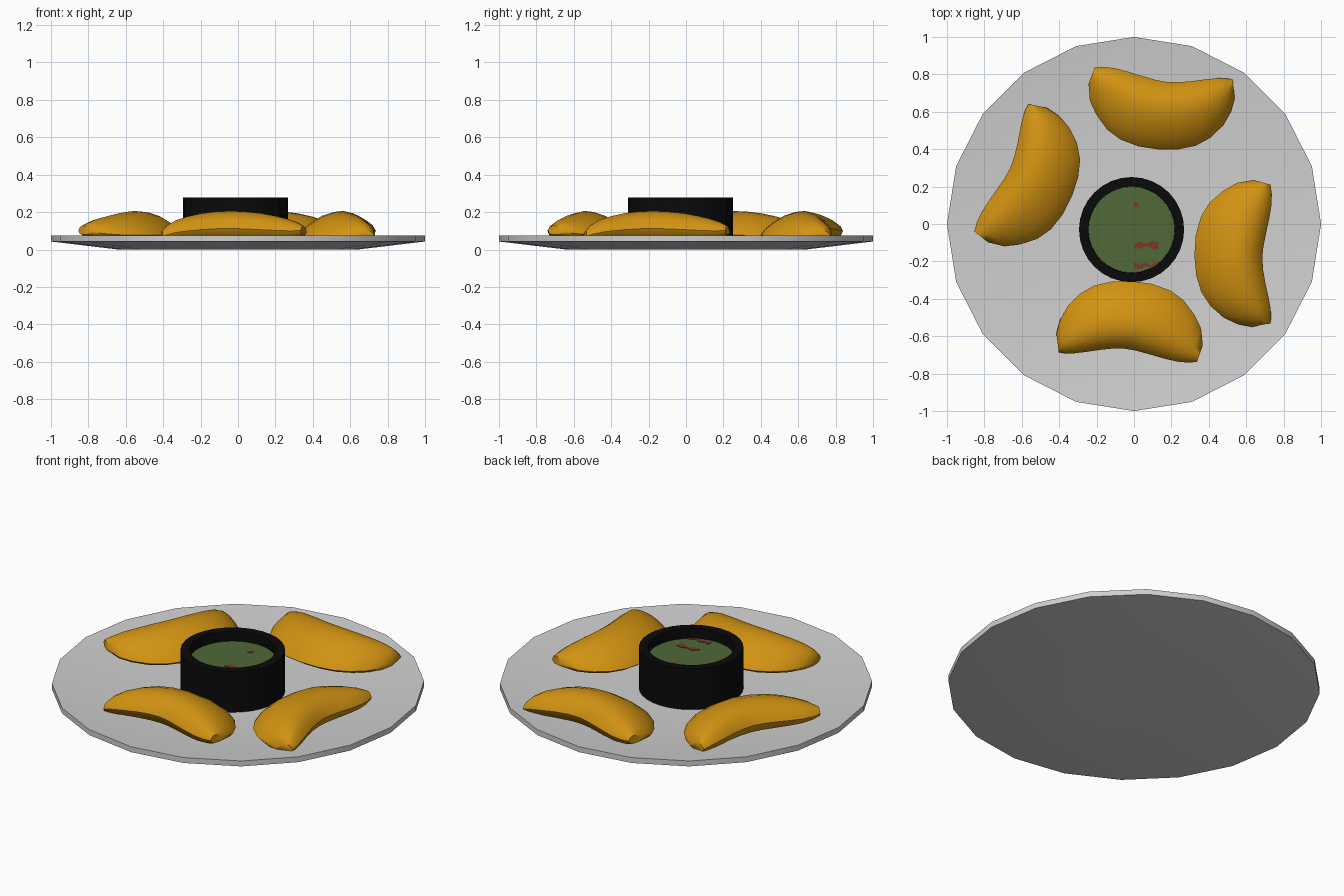
import bpy, bmesh, math

if "Cube" in bpy.data.objects:
    bpy.data.objects.remove(bpy.data.objects["Cube"])


def material(name, rgb):
    m = bpy.data.materials.new(name)
    m.diffuse_color = (*rgb, 1)
    m.use_nodes = True
    m.node_tree.nodes["Principled BSDF"].inputs["Base Color"].default_value = m.diffuse_color
    return m


GREY = material("plate_grey", (0.63, 0.63, 0.63))
BLACK = material("bowl_black", (0.003, 0.003, 0.003))
GOLD = material("fried_gold", (0.64, 0.29, 0.006))
GREEN = material("sauce_green", (0.08, 0.14, 0.042))
RED = material("chilli_red", (0.2, 0.038, 0.02))


def finish(bm, name, mat, angle=35):
    """Weld, orient, smooth by angle and turn into an object."""
    bmesh.ops.remove_doubles(bm, verts=bm.verts, dist=0.0005)
    bmesh.ops.recalc_face_normals(bm, faces=bm.faces)
    for f in bm.faces:
        f.smooth = True
    for e in bm.edges:
        e.smooth = e.calc_face_angle(0) < math.radians(angle)
    me = bpy.data.meshes.new(name)
    bm.to_mesh(me)
    bm.free()
    me.materials.append(mat)
    ob = bpy.data.objects.new(name, me)
    bpy.context.collection.objects.link(ob)
    return ob


def loft(bm, rings, wrap):
    """Join rings of points with quads; each ring is closed."""
    vs = [[bm.verts.new(p) for p in r] for r in rings]
    n = len(rings[0])
    for a, b in zip(vs, vs[1:]):
        for i in range(n):
            j = (i + 1) % n
            bm.faces.new((a[i], a[j], b[j], b[i]))
    if wrap:
        bm.faces.new(vs[0])
        bm.faces.new(vs[-1])


def lathe(name, mat, profile, sides, cx=0, cy=0):
    """Spin an (r, z) profile; both ends are capped."""
    bm = bmesh.new()
    rings = []
    for r, z in profile:
        ring = []
        for i in range(sides):
            t = 2 * math.pi * i / sides
            ring.append((cx + r * math.cos(t), cy + r * math.sin(t), z))
        rings.append(ring)
    loft(bm, rings, True)
    return finish(bm, name, mat)


# Shallow twenty-sided plate
lathe("plate", GREY, [(0.3, 0), (0.64, 0), (1, 0.043), (1, 0.075),
                      (0.64, 0.036), (0.3, 0.036)], 20)

# Dip bowl and its sauce
CX, CY = -0.013, -0.03
lathe("dip_bowl", BLACK, [(0.2, 0.035), (0.281, 0.035), (0.281, 0.278),
                          (0.232, 0.278), (0.232, 0.19), (0.1, 0.19)], 32, CX, CY)
lathe("dip_sauce", GREEN, [(0.231, 0.195), (0.231, 0.22)], 32, CX, CY)

# Chilli flakes lying on the sauce
FLAKES = [
    [(0, .09), (.025, .09), (.025, .115), (0, .115)],
    [(0, -.13), (.04, -.13), (.07, -.115), (.1, -.135), (.13, -.135),
     (.132, -.1), (.1, -.093), (.06, -.105), (.03, -.092), (0, -.115)],
    [(0, -.238), (.04, -.242), (.065, -.222), (.09, -.238), (.11, -.235),
     (.135, -.21), (.12, -.203), (.09, -.222), (.06, -.205), (.03, -.22), (0, -.205)],
]
for k, pts in enumerate(FLAKES):
    bm = bmesh.new()
    loft(bm, [[(x, y, z) for x, y in pts] for z in (0.217, 0.223)], True)
    finish(bm, f"chilli_flake_{k + 1}", RED)

# Dumpling plan: u along the length, v towards the bulging side
CONVEX = [(-.395, .05), (-.38, .14), (-.34, .21), (-.275, .285), (-.2, .332),
          (-.1, .36), (.01, .367), (.115, .357), (.205, .33), (.28, .28),
          (.34, .21), (.377, .13), (.39, .06)]
CONCAVE = [(-.37, -.04), (-.32, -.047), (-.26, -.045), (-.19, -.033), (-.12, -.018),
           (-.04, -.002), (.02, .004), (.09, -.001), (.16, -.013), (.225, -.028),
           (.29, -.04), (.335, -.043), (.37, -.04)]
# Cross-section from the bulging side (0) to the hollow side (1), height 0..1
SECTION = [(0, .25), (.06, .42), (.18, .63), (.35, .85), (.52, .97), (.66, 1),
           (.8, .93), (.93, .72), (1, .45), (.94, .17), (.78, 0), (.4, 0), (.1, .1)]


def dumpling(name, x, y, turn):
    bm = bmesh.new()
    rings = []
    for i, (o, c) in enumerate(zip(CONVEX, CONCAVE)):
        a = abs(i - 6) / 6
        low = 0.036 + (0.044 if i < 6 else 0.015) * a ** 3
        high = 0.048 + 0.122 * (1 - a ** 2)
        rings.append([(o[0] + (c[0] - o[0]) * t, -(o[1] + (c[1] - o[1]) * t),
                       low + high * h) for t, h in SECTION])
    loft(bm, rings, True)
    ob = finish(bm, name, GOLD, 50)
    ob.location = (x, y, 0)
    ob.rotation_euler.z = math.radians(turn)


dumpling("dumpling_back", 0.155, 0.765, -5)
dumpling("dumpling_right", 0.69, -0.16, -90)
dumpling("dumpling_front", -0.03, -0.672, 176)
dumpling("dumpling_left", -0.672, 0.285, 67)
